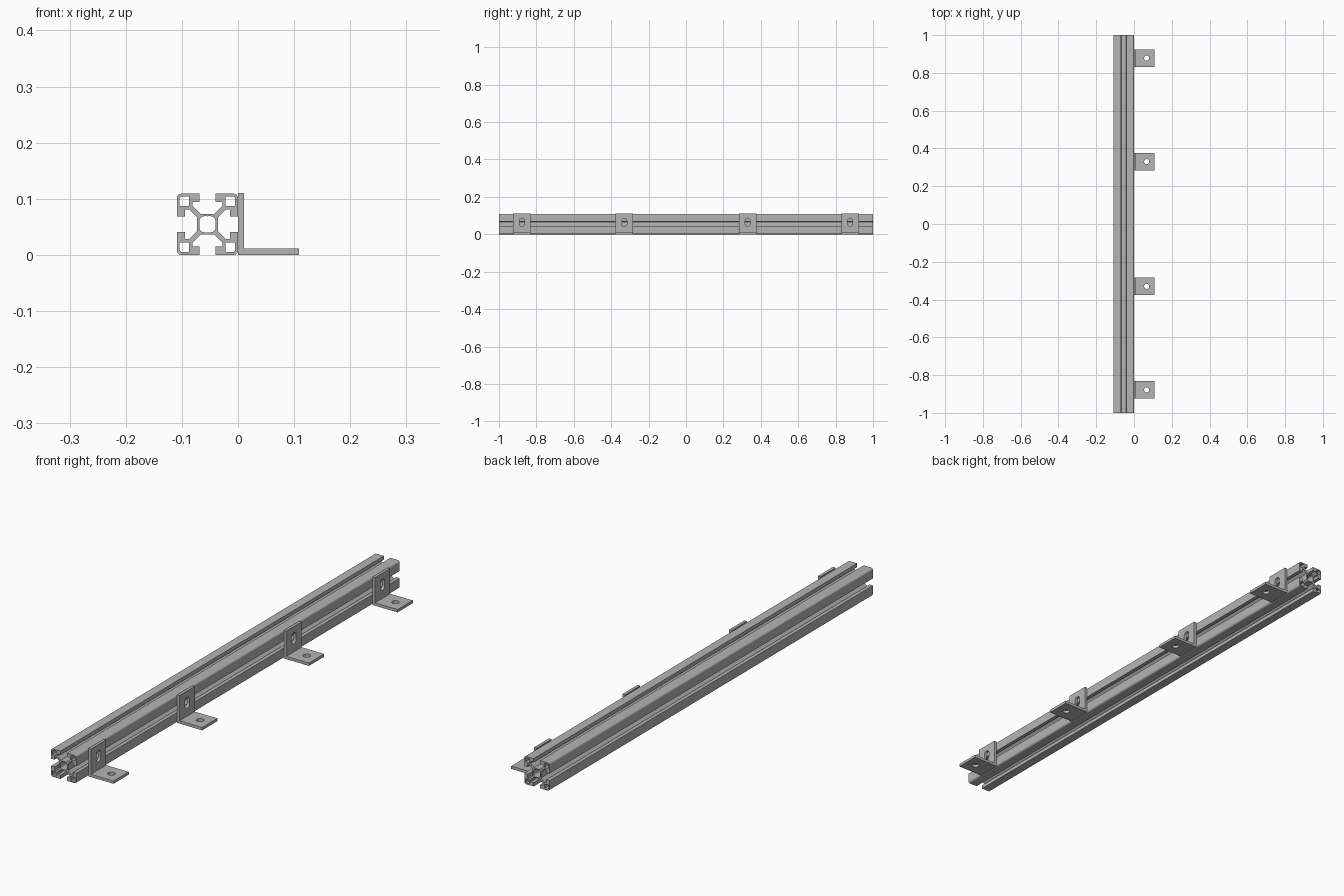
import bpy
import bmesh
from math import sin, cos, pi, radians
from mathutils import Matrix, Vector

cube = bpy.data.objects.get("Cube")
if cube:
    bpy.data.objects.remove(cube, do_unlink=True)

metal = bpy.data.materials.new("grey_metal")
metal.use_nodes = True
grey = (0.46, 0.46, 0.46, 1)
metal.diffuse_color = grey
metal.node_tree.nodes["Principled BSDF"].inputs["Base Color"].default_value = grey

HALF = 0.0545             # half the rail width
WIDE = 2 * HALF
THICK = 0.011             # bracket sheet thickness
BRACKET_HALF = 0.047


def extrude_loops(name, loops, depth, matrix):
    """Fill nested outlines (inner ones become holes), extrude and place."""
    curve = bpy.data.curves.new(name + "_outline", 'CURVE')
    curve.dimensions = '2D'
    curve.fill_mode = 'BOTH'
    curve.extrude = depth / 2
    for loop in loops:
        spline = curve.splines.new('POLY')
        spline.points.add(len(loop) - 1)
        for point, (u, v) in zip(spline.points, loop):
            point.co = (u, v, 0, 1)
        spline.use_cyclic_u = True
    helper = bpy.data.objects.new(name + "_helper", curve)
    bpy.context.collection.objects.link(helper)
    graph = bpy.context.evaluated_depsgraph_get()
    mesh = bpy.data.meshes.new_from_object(helper.evaluated_get(graph))
    bpy.data.objects.remove(helper, do_unlink=True)

    bm = bmesh.new()
    bm.from_mesh(mesh)
    bmesh.ops.remove_doubles(bm, verts=bm.verts, dist=1e-5)
    bmesh.ops.recalc_face_normals(bm, faces=bm.faces)
    bm.transform(matrix)
    for face in bm.faces:
        face.smooth = False
    bm.to_mesh(mesh)
    bm.free()
    mesh.name = name
    mesh.materials.clear()
    mesh.materials.append(metal)
    obj = bpy.data.objects.new(name, mesh)
    bpy.context.collection.objects.link(obj)
    return obj


def rect(u0, v0, u1, v1):
    return [(u0, v0), (u1, v0), (u1, v1), (u0, v1)]


def slot(u, v, radius, stretch, count=32):
    """Round hole, lengthened along v by stretch on each side."""
    pts = []
    for i in range(count):
        a = 2 * pi * (i + 0.5) / count
        pts.append((u + radius * cos(a),
                    v + radius * sin(a) + (stretch if sin(a) > 0 else -stretch)))
    return pts


def quarter_turn(pts, n):
    for _ in range(n):
        pts = [(v, -u) for u, v in pts]
    return pts


# Slotted rail: one half-corner is mirrored over the diagonal, then turned four times
half_corner = [(0.0125, 0.0185), (0.0265, 0.0325), (0.0265, 0.040),
               (0.014, 0.040), (0.014, HALF)]
R = 0.008
arc = [(HALF - R + R * sin(radians(a)), HALF - R + R * cos(radians(a)))
       for a in range(0, 91, 15)]
corner = half_corner + arc + [(v, u) for u, v in reversed(half_corner)]
outline = [p for n in range(4) for p in quarter_turn(corner, n)]

# Hollow corners and lobed centre bore
pocket = rect(0.0325, 0.0325, 0.0495, 0.0495)
pocket[2:3] = [(0.0495, 0.0465), (0.0465, 0.0495)]
pockets = [quarter_turn(pocket, n) for n in range(4)]
bore = []
for i in range(48):
    a = 2 * pi * i / 48
    r = 0.0155 - 0.0012 * cos(4 * a)
    bore.append((r * cos(a), r * sin(a)))

upright = Matrix.Rotation(pi / 2, 4, 'X')
extrude_loops("slotted_rail", [outline, bore] + pockets, 2.0,
              Matrix.Translation((-HALF, 0, HALF)) @ upright)

# Angle brackets: a slotted wall plate standing on a drilled foot plate
side_on = Matrix(((0, 0, 1, 0), (1, 0, 0, 0), (0, 1, 0, 0), (0, 0, 0, 1)))
B = BRACKET_HALF
for i, y in enumerate((-0.878, -0.33, 0.33, 0.878), 1):
    foot = [rect(0, -B, WIDE, B), slot(0.067, 0, 0.0135, 0)]
    extrude_loops(f"bracket_foot_{i}", foot, THICK,
                  Matrix.Translation((0, y, THICK / 2)))
    wall = [rect(-B, THICK, B, 0.11), slot(0, 0.064, 0.0135, 0.008)]
    extrude_loops(f"bracket_wall_{i}", wall, THICK,
                  Matrix.Translation((THICK / 2, y, 0)) @ side_on)
